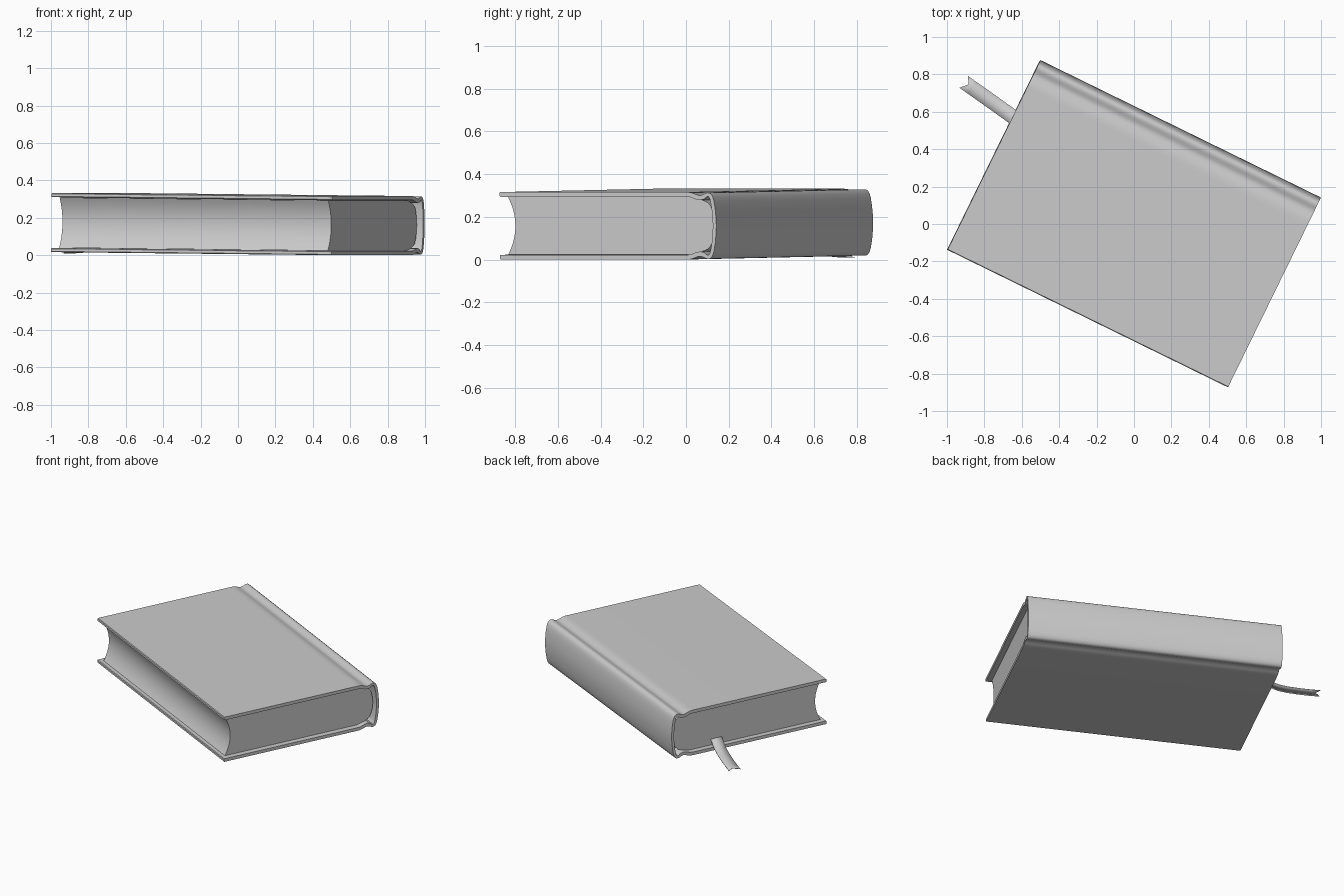
import bpy, math
from mathutils import Matrix, Vector

if "Cube" in bpy.data.objects:
    bpy.data.objects.remove(bpy.data.objects["Cube"])

# Book frame: x along the spine, y towards the spine, z through the thickness
TILT = 0.0096
HALF_LEN = 0.835
HALF_THICK = 0.158
FRAME = (Matrix.Translation((0, 0.002, HALF_THICK + HALF_LEN * TILT))
         @ Matrix.Rotation(math.radians(-26.1), 4, 'Z')
         @ Matrix.Rotation(TILT, 4, 'Y'))


def make(name, verts, faces, angle=35):
    me = bpy.data.meshes.new(name)
    me.from_pydata(verts, [], faces)
    ob = bpy.data.objects.new(name, me)
    bpy.context.collection.objects.link(ob)
    ob.matrix_world = FRAME
    bpy.ops.object.select_all(action='DESELECT')
    ob.select_set(True)
    bpy.context.view_layer.objects.active = ob
    bpy.ops.object.shade_smooth_by_angle(angle=math.radians(angle))
    return ob


def extrude(name, outline, half, caps):
    """Extrude a closed clockwise (y, z) outline along x; caps index the outline."""
    n = len(outline)
    verts = [(s * half, y, z) for s in (-1, 1) for y, z in outline]
    faces = [(i, (i + 1) % n, n + (i + 1) % n, n + i) for i in range(n)]
    faces += [tuple(reversed(c)) for c in caps] + [tuple(i + n for i in c) for c in caps]
    ob = make(name, verts, faces)
    import bmesh
    bm = bmesh.new()
    bm.from_mesh(ob.data)
    bmesh.ops.recalc_face_normals(bm, faces=bm.faces)
    bm.to_mesh(ob.data)
    bm.free()
    return ob


def mirrored(half):
    """Upper half path ending at z = 0, completed with its mirror image."""
    return half + [(y, -z) for y, z in reversed(half[:-1])]


# Case: boards, hinge grooves and rounded spine as one wrapped sheet
case = mirrored([(-.565, .154), (-.561, .158), (0, .158), (.40, .158), (.42, .1575), (.437, .155),
                 (.452, .150), (.467, .1445), (.48, .1425), (.493, .1455), (.505, .151),
                 (.517, .155), (.529, .1545), (.539, .148), (.547, .135), (.553, .115),
                 (.559, .08), (.563, .04), (.565, 0)])
inner = []
for i, p in enumerate(case):
    a = Vector(case[max(i - 1, 1)] if i > 1 else (-.565, .158))
    b = Vector(case[i + 1] if i < len(case) - 2 else (-.565, -.158))
    t = (b - a).normalized() if i not in (0, 1, len(case) - 2, len(case) - 1) else None
    if t is None:
        s = 1 if p[1] > 0 else -1
        y = p[0]
        inner.append((y, s * (.140 if abs(p[1]) < .156 else .136)))
    else:
        th = .022 if p[0] < .5 else .018
        inner.append((p[0] + t.y * th, p[1] - t.x * th))
n = len(case)
strips = [(i, i + 1, 2 * n - 2 - i, 2 * n - 1 - i) for i in range(n - 1)]
extrude("cover", case + inner[::-1], HALF_LEN, strips)

# Page block: hollow fore edge, rounded back
fore = [(-.5 - .038 * (k / 8) ** 2, -.1345 * k / 8) for k in range(-8, 9)]
fore = fore[::-1]
back = mirrored([(.42, .134), (.445, .129), (.467, .122), (.485, .117), (.503, .109),
                 (.518, .094), (.529, .07), (.537, .037), (.54, 0)])
pages = fore + back
extrude("page_block", pages, 0.80, [tuple(range(len(pages)))])

# Ribbon bookmark with a notched tip: (x, y, z) centre line
path = [(-.77, .215, -.093), (-.80, .221, -.094), (-.825, .226, -.104), (-.85, .231, -.118),
        (-.89, .238, -.135), (-.95, .248, -.148), (-1.03, .261, -.158), (-1.10, .272, -.164),
        (-1.15, .280, -.166)]
side = Vector((.16, .987, 0)) * 0.039
verts, faces = [], []
for i, p in enumerate(path):
    c = Vector(p)
    mid = c + Vector((.03, 0, 0)) if i == len(path) - 1 else c
    verts += [c - side, mid, c + side]
    if i:
        for k in (0, 1):
            j = 3 * (i - 1) + k
            faces.append((j, j + 1, j + 4, j + 3))
ribbon = make("ribbon_bookmark", verts, [f[::-1] for f in faces], 60)
mod = ribbon.modifiers.new("thickness", 'SOLIDIFY')
mod.thickness = 0.003
mod.offset = 0
